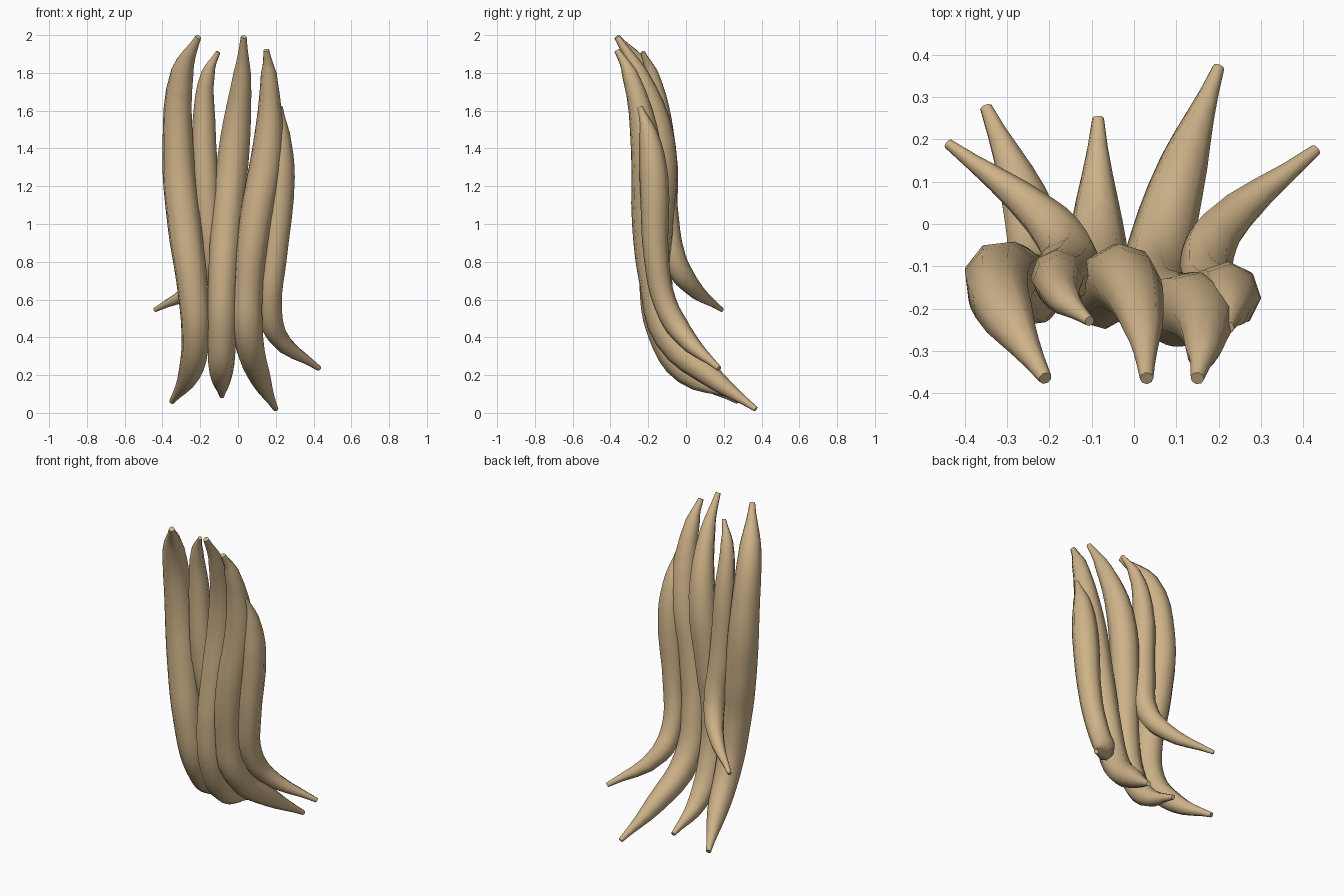
import bpy

default_cube = bpy.data.objects.get("Cube")
if default_cube:
    bpy.data.objects.remove(default_cube, do_unlink=True)

# Single tan colour shared by every lock
tan = bpy.data.materials.new("warm_tan")
tan.use_nodes = True
colour = (0.62, 0.45, 0.25, 1.0)
tan.diffuse_color = colour
shader = next(n for n in tan.node_tree.nodes if n.type == "BSDF_PRINCIPLED")
shader.inputs["Base Color"].default_value = colour
shader.inputs["Roughness"].default_value = 0.8


def make_lock(name, stations):
    """Sweep a tapered eight-sided tube along (x, y, z, radius) stations."""
    curve = bpy.data.curves.new(name, "CURVE")
    curve.dimensions = "3D"
    curve.resolution_u = 4
    curve.bevel_depth = 1.0
    curve.bevel_resolution = 2
    curve.use_fill_caps = True
    spline = curve.splines.new("BEZIER")
    spline.use_smooth = True
    spline.radius_interpolation = "CARDINAL"
    spline.bezier_points.add(len(stations) - 1)
    for point, (x, y, z, radius) in zip(spline.bezier_points, stations):
        point.co = (x, y, z)
        point.radius = radius
        point.handle_left_type = point.handle_right_type = "AUTO"
    curve.materials.append(tan)
    lock = bpy.data.objects.new(name, curve)
    bpy.context.collection.objects.link(lock)

    # Turn the sweep into a smooth mesh with crisp blunt ends
    bpy.ops.object.select_all(action="DESELECT")
    lock.select_set(True)
    bpy.context.view_layer.objects.active = lock
    bpy.ops.object.convert(target="MESH")
    bpy.ops.object.shade_smooth_by_angle(angle=0.9)
    return bpy.context.view_layer.objects.active


# Outer lock on the right side
make_lock("right_outer_lock", [
    (-.21, -.365, 1.99, .016),
    (-.295, -.225, 1.8, .062),
    (-.318, -.135, 1.4, .085),
    (-.285, -.14, 1, .092),
    (-.245, -.155, .7, .085),
    (-.225, -.1, .4, .076),
    (-.26, .06, .2, .058),
    (-.35, .275, .06, .015),
])

# Short inner lock sweeping back and out on the right
make_lock("right_inner_lock", [
    (-.105, -.23, 1.91, .012),
    (-.158, -.185, 1.8, .036),
    (-.18, -.135, 1.55, .06),
    (-.165, -.115, 1.1, .07),
    (-.155, -.065, .82, .065),
    (-.22, .02, .68, .05),
    (-.44, .19, .545, .012),
])

# Middle lock
make_lock("middle_lock", [
    (.03, -.365, 1.99, .016),
    (.022, -.25, 1.8, .046),
    (-.015, -.14, 1.45, .08),
    (-.06, -.15, 1, .083),
    (-.08, -.17, .7, .078),
    (-.085, -.13, .43, .076),
    (-.088, 0, .21, .062),
    (-.085, .25, .09, .014),
])

# Long front lock on the left
make_lock("left_front_lock", [
    (.15, -.365, 1.92, .016),
    (.163, -.3, 1.8, .042),
    (.158, -.21, 1.4, .083),
    (.09, -.2, 1, .087),
    (.055, -.17, .7, .08),
    (.055, -.09, .4, .08),
    (.12, .15, .18, .056),
    (.2, .37, .02, .014),
])

# Short outer lock flicking out on the left
make_lock("left_outer_lock", [
    (.222, -.245, 1.62, .015),
    (.225, -.2, 1.48, .05),
    (.225, -.17, 1.25, .076),
    (.19, -.155, .8, .066),
    (.17, -.11, .58, .062),
    (.2, -.02, .42, .057),
    (.43, .175, .235, .014),
])
